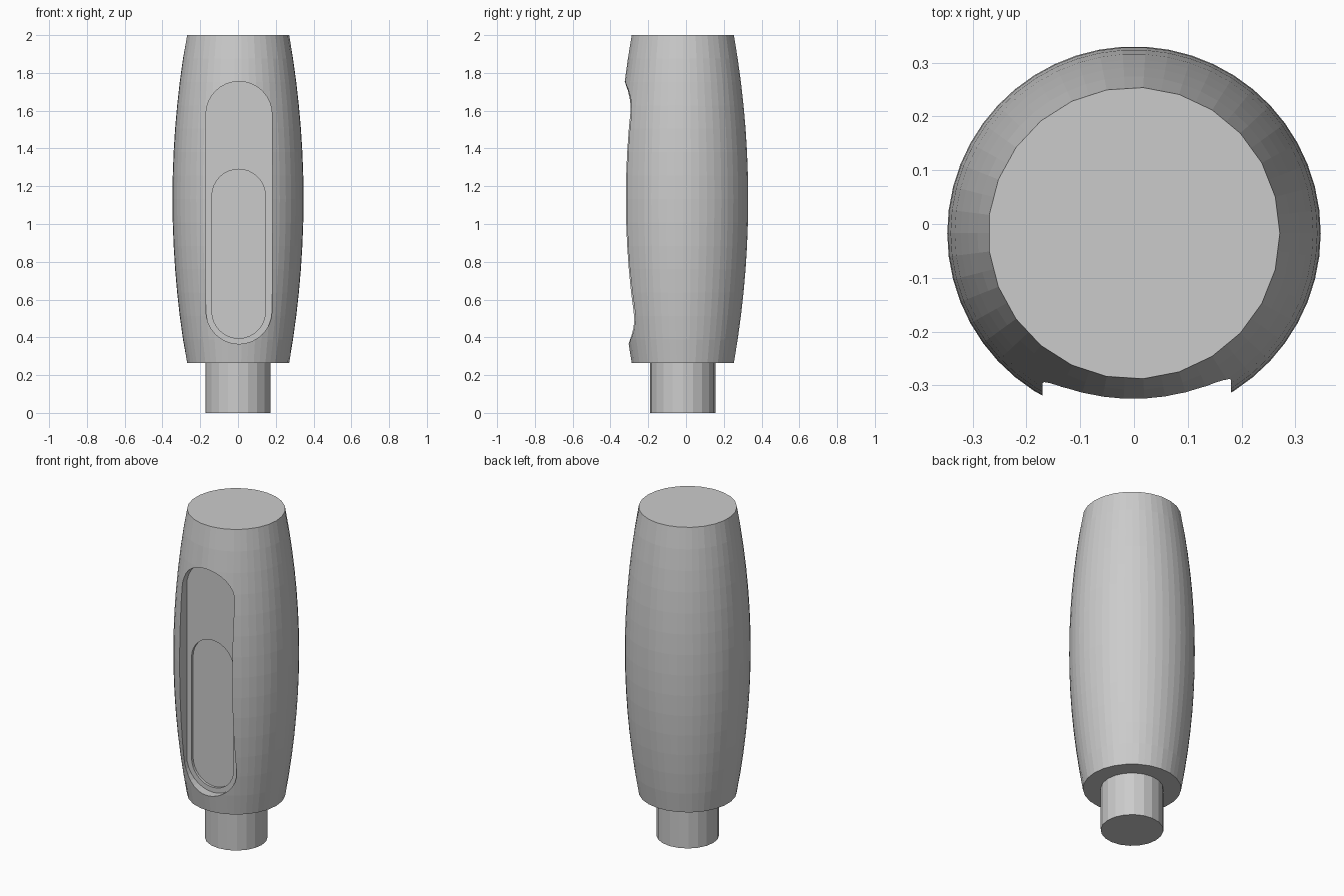
import bpy, bmesh, math

cube = bpy.data.objects.get("Cube")
if cube:
    bpy.data.objects.remove(cube, do_unlink=True)

AXIS_Y = -0.017
SIDES = 25

grey = bpy.data.materials.new("plain grey")
grey.use_nodes = True
colour = (0.6, 0.6, 0.6, 1)
grey.diffuse_color = colour
grey.node_tree.nodes["Principled BSDF"].inputs["Base Color"].default_value = colour


def make_object(name, bm):
    bmesh.ops.recalc_face_normals(bm, faces=bm.faces)
    mesh = bpy.data.meshes.new(name)
    bm.to_mesh(mesh)
    bm.free()
    mesh.materials.append(grey)
    obj = bpy.data.objects.new(name, mesh)
    bpy.context.collection.objects.link(obj)
    return obj


def loft(name, rings):
    """Skin a stack of matching point rings and cap both ends."""
    bm = bmesh.new()
    loops = [[bm.verts.new(p) for p in ring] for ring in rings]
    n = len(loops[0])
    for a, b in zip(loops, loops[1:]):
        for i in range(n):
            j = (i + 1) % n
            bm.faces.new((a[i], a[j], b[j], b[i]))
    bm.faces.new(loops[0])
    bm.faces.new(loops[-1])
    return make_object(name, bm)


def circle(radius, z, sides, coarse=False):
    points = []
    for i in range(sides):
        angle = math.tau * i / sides
        # coarse rings flatten every second point onto the polygon edge
        r = radius * math.cos(math.tau / sides) if coarse and i % 2 else radius
        points.append((r * math.cos(angle), AXIS_Y + r * math.sin(angle), z))
    return points


def slot_outline(x0, x1, z0, z1, y):
    """Upright slot with round ends."""
    cx, r = (x0 + x1) / 2, (x1 - x0) / 2
    points = []
    for start, cz in ((0, z1 - r), (math.pi, z0 + r)):
        for i in range(17):
            angle = start + math.pi * i / 16
            points.append((cx + r * math.cos(angle), y, cz + r * math.sin(angle)))
    return points


# Barrel-shaped grip
BOTTOM, TOP, STEPS = 0.265, 2.0, 14
rings = []
for k in range(STEPS + 1):
    t = 2 * k / STEPS - 1
    z = BOTTOM + (TOP - BOTTOM) * k / STEPS
    rings.append(circle(0.347 - 0.076 * t * t, z, SIDES * 2, k in (0, STEPS)))
grip = loft("grip", rings)

# Round peg under the grip
loft("peg", [circle(0.173, z, 20) for z in (0, BOTTOM)])

# Long slot in the front, with a shallow second recess in its floor
recesses = (((-0.17, 0.18, 0.365, 1.755), -0.25),
            ((-0.138, 0.145, 0.395, 1.29), -0.235))
for extent, floor in recesses:
    cutter = loft("recess_cutter", [slot_outline(*extent, y) for y in (-0.6, floor)])
    cutter.hide_render = True
    cut = grip.modifiers.new("recess", "BOOLEAN")
    cut.operation = "DIFFERENCE"
    cut.solver = "EXACT"
    cut.object = cutter
    bpy.context.view_layer.objects.active = grip
    bpy.ops.object.modifier_apply(modifier=cut.name)
    bpy.data.objects.remove(cutter, do_unlink=True)
